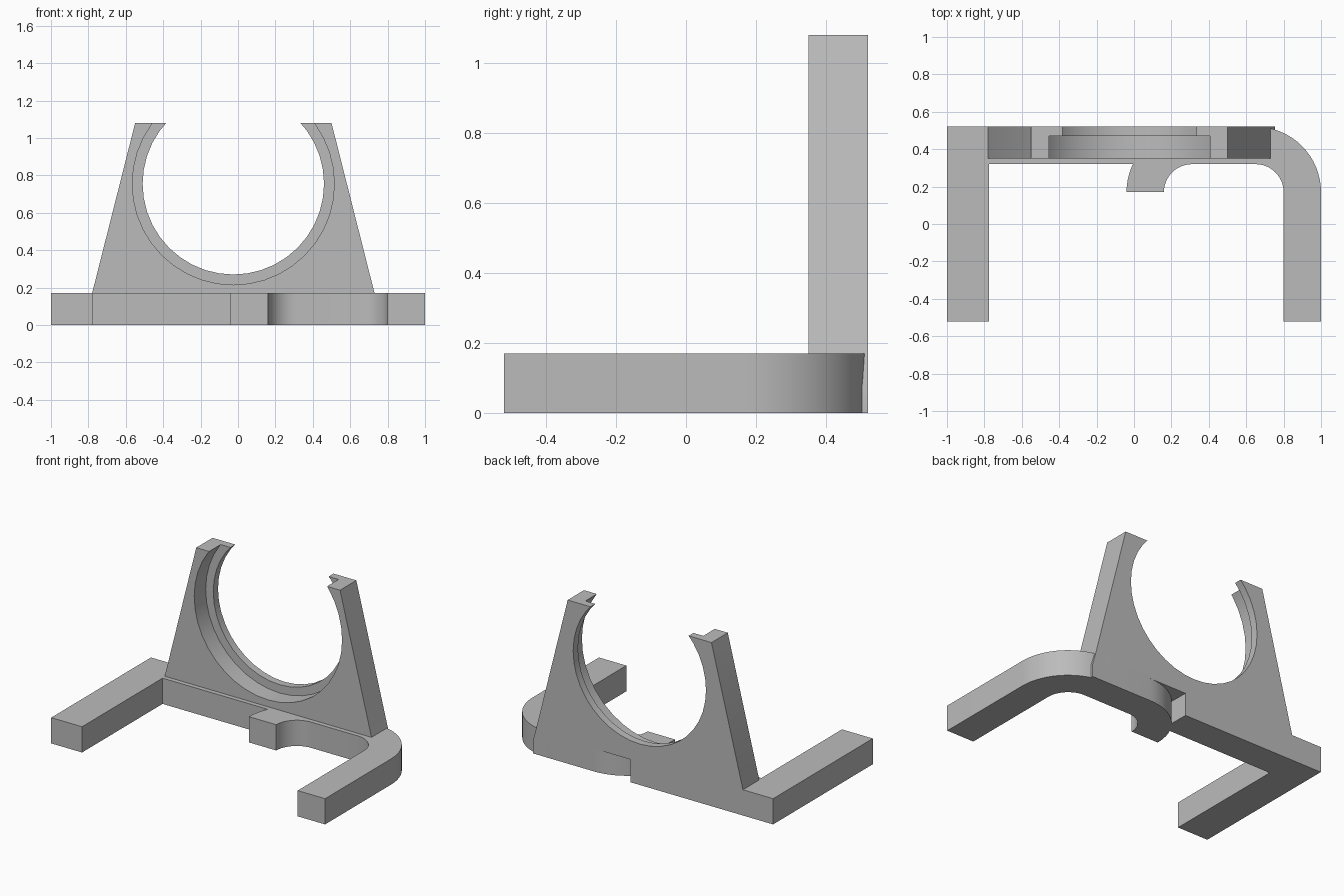
import bpy, bmesh, math
from mathutils import Vector

cube = bpy.data.objects.get("Cube")
if cube:
    bpy.data.objects.remove(cube, do_unlink=True)

grey = bpy.data.materials.new("plain grey")
grey.use_nodes = True
colour = (0.5, 0.5, 0.5, 1)
grey.diffuse_color = colour
grey.node_tree.nodes["Principled BSDF"].inputs["Base Color"].default_value = colour


def arc(cx, cy, r, start, end, steps):
    """Points along a circular arc, angles in degrees."""
    angles = [math.radians(start + (end - start) * i / steps) for i in range(steps + 1)]
    return [(cx + r * math.cos(a), cy + r * math.sin(a)) for a in angles]


def prism(name, outline, low, high, upright=False):
    """Extrude an outline along z, or along y when upright."""
    def place(p, d):
        return (p[0], d, p[1]) if upright else (p[0], p[1], d)
    bm = bmesh.new()
    face = bm.faces.new([bm.verts.new(place(p, low)) for p in outline])
    ext = bmesh.ops.extrude_face_region(bm, geom=[face])
    shift = Vector(place((0, 0), high - low))
    verts = [v for v in ext["geom"] if isinstance(v, bmesh.types.BMVert)]
    bmesh.ops.translate(bm, verts=verts, vec=shift)
    bmesh.ops.recalc_face_normals(bm, faces=bm.faces)
    mesh = bpy.data.meshes.new(name)
    bm.to_mesh(mesh)
    bm.free()
    mesh.materials.append(grey)
    obj = bpy.data.objects.new(name, mesh)
    bpy.context.collection.objects.link(obj)
    return obj


def activate(obj):
    bpy.ops.object.select_all(action="DESELECT")
    obj.select_set(True)
    bpy.context.view_layer.objects.active = obj


def cut(obj, cutter):
    activate(obj)
    mod = obj.modifiers.new("cut", "BOOLEAN")
    mod.operation = "DIFFERENCE"
    mod.solver = "EXACT"
    mod.object = cutter
    bpy.ops.object.modifier_apply(modifier=mod.name)
    bpy.data.objects.remove(cutter, do_unlink=True)


# Base frame: straight arm, cross bar, small hook and curved arm in one outline
hook_x, bend_x, bend_y = 0.31, 0.65, 0.17
inner, outer = 0.15, 0.35
outline = [(-1, -0.52), (-0.775, -0.52), (-0.775, 0.32)]
outline += arc(hook_x, bend_y, outer, 154.6, 180, 5)
outline += arc(hook_x, bend_y, inner, 180, 90, 12)
outline += arc(bend_x, bend_y, inner, 90, 0, 12)
outline += [(0.8, -0.52), (1, -0.52)]
outline += arc(bend_x, bend_y, outer, 0, 90, 16)
outline += arc(hook_x, bend_y, outer, 90, 140, 9)
outline += [(0.04, 0.52), (-1, 0.52)]
base_frame = prism("base_frame", outline, 0, 0.17)

# Upright plate, with a foot filling the corner behind the curved arm
plate = [(-0.55, 1.08), (-0.78, 0.17), (-0.78, 0.15), (hook_x, 0.15), (hook_x, 0),
         (0.755, 0), (0.755, 0.08), (0.73, 0.17), (0.5, 1.08)]
ring_plate = prism("ring_plate", plate, 0.35, 0.52, upright=True)

# Open round hole, stepped so a thin lip stays at the back
for radius, front, back in ((0.485, 0.2, 0.7), (0.54, 0.2, 0.47)):
    circle = arc(-0.025, 0.755, radius, 0, 360, 40)[:-1]
    cutter = prism("hole_cutter", circle, front, back, upright=True)
    cutter.hide_render = True
    cut(ring_plate, cutter)

for obj in (base_frame, ring_plate):
    activate(obj)
    bpy.ops.object.shade_smooth_by_angle(angle=math.radians(30))
